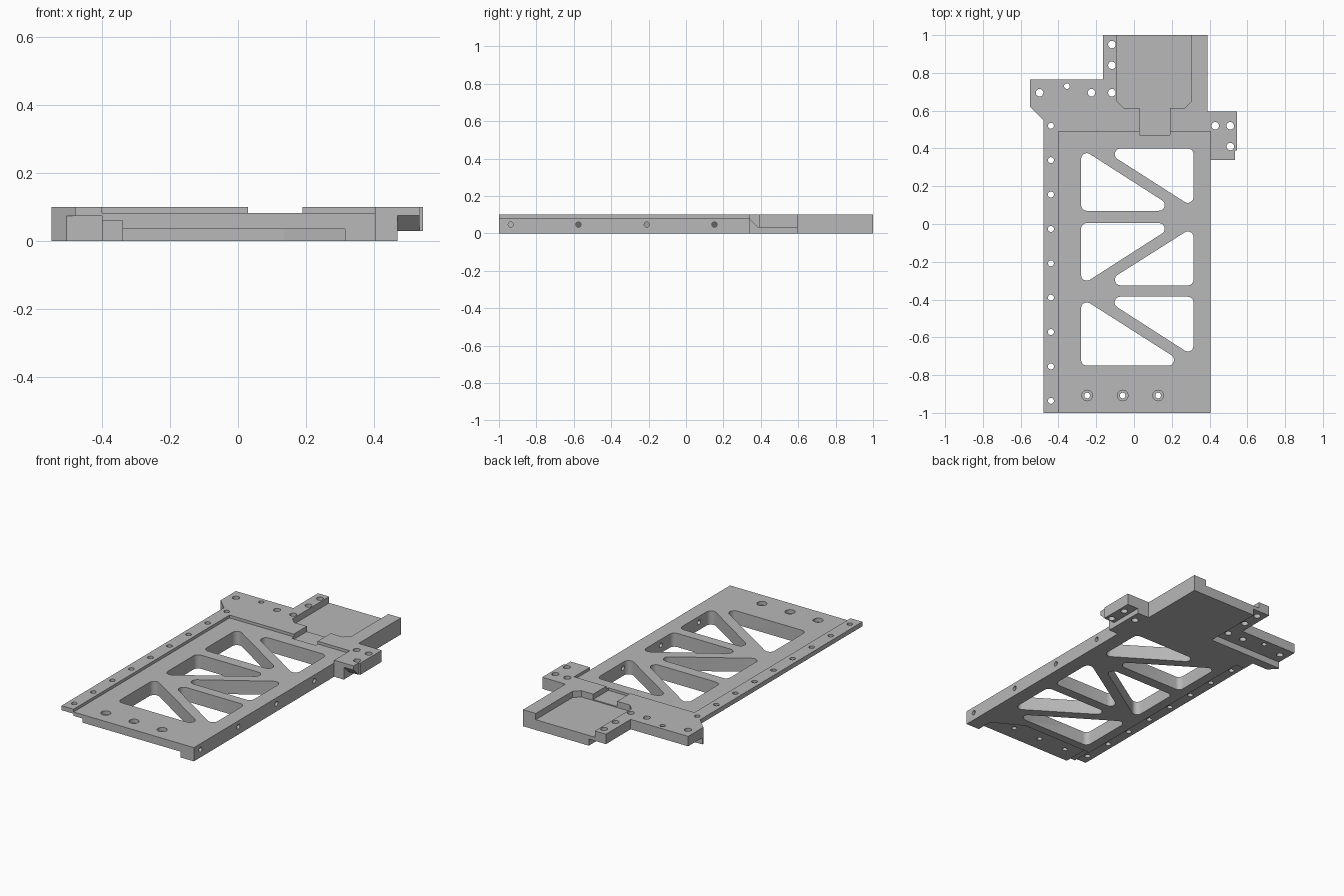
import bpy, bmesh, math
from mathutils import Vector

if "Cube" in bpy.data.objects:
    bpy.data.objects.remove(bpy.data.objects["Cube"])

metal = bpy.data.materials.new("machined_grey")
metal.diffuse_color = (0.48, 0.48, 0.48, 1)
metal.use_nodes = True
metal.node_tree.nodes["Principled BSDF"].inputs["Base Color"].default_value = metal.diffuse_color


def prism(name, pts, lo, hi, axis="z"):
    """Extrude a closed profile along z (points x, y) or along x (points y, z)."""
    place = (lambda p, h: (p[0], p[1], h)) if axis == "z" else (lambda p, h: (h, p[0], p[1]))
    bm = bmesh.new()
    a = [bm.verts.new(place(p, lo)) for p in pts]
    b = [bm.verts.new(place(p, hi)) for p in pts]
    bm.faces.new(a)
    bm.faces.new(b)
    n = len(pts)
    for i in range(n):
        j = (i + 1) % n
        bm.faces.new((a[i], a[j], b[j], b[i]))
    bmesh.ops.recalc_face_normals(bm, faces=bm.faces)
    me = bpy.data.meshes.new(name)
    bm.to_mesh(me)
    bm.free()
    ob = bpy.data.objects.new(name, me)
    bpy.context.collection.objects.link(ob)
    me.materials.append(metal)
    return ob


def rect(x0, x1, y0, y1):
    return [(x0, y0), (x1, y0), (x1, y1), (x0, y1)]


def circle(u, v, r, n=20):
    return [(u + r * math.cos(2 * math.pi * i / n), v + r * math.sin(2 * math.pi * i / n))
            for i in range(n)]


def fillet(pts, r, steps=6):
    """Round every corner of a convex polygon."""
    out = []
    for i, p in enumerate(pts):
        p = Vector(p)
        d0 = (Vector(pts[i - 1]) - p).normalized()
        d1 = (Vector(pts[(i + 1) % len(pts)]) - p).normalized()
        half = d0.angle(d1) / 2
        c = p + (d0 + d1).normalized() * (r / math.sin(half))
        s = p + d0 * (r / math.tan(half)) - c
        e = p + d1 * (r / math.tan(half)) - c
        sweep = s.angle_signed(e)
        a0 = math.atan2(s.y, s.x)
        # shorter arc from one tangent point to the other
        for k in range(steps + 1):
            a = a0 - sweep * k / steps
            out.append((c.x + r * math.cos(a), c.y + r * math.sin(a)))
    return out


# Full outline of the plate at full thickness
body = prism("mounting_plate", [
    (-.48, -1), (.405, -1), (.405, .34), (.535, .34), (.535, .39), (.545, .39),
    (.545, .595), (.39, .595), (.39, 1), (-.165, 1), (-.165, .765), (-.55, .765),
    (-.55, .62), (-.48, .55)], 0, .1)


def cut(pts, lo, hi, axis="z"):
    tool = prism("cutter", pts, lo, hi, axis)
    tool.hide_render = True
    mod = body.modifiers.new("cut", "BOOLEAN")
    mod.operation = "DIFFERENCE"
    mod.solver = "EXACT"
    mod.object = tool
    bpy.context.view_layer.objects.active = body
    bpy.ops.object.modifier_apply(modifier=mod.name)
    bpy.data.objects.remove(tool)


# Lowered main deck, leaving the raised left lip and back shoulder
cut([(-.4, -1.1), (.6, -1.1), (.6, .33), (.405, .33), (.405, .49), (-.4, .49)], .083, .2)

# Stepped relief under the left lip
cut(rect(-.7, -.4, -1.1, .575), -.1, .073)
cut(rect(-.41, -.34, -1.1, .5), -.1, .06)

# Relief under the front edge, with slanted end
cut([(-.345, -1.1), (.315, -1.1), (.315, -.9), (.135, -.8), (-.345, -.8)], -.1, .035)

# Relief under the back left flange and lug
cut(rect(-.7, -.05, .63, 1.1), -.1, .04)

# Back pocket with chamfered corners, and its channel
cut([(-.09, 1.1), (-.09, .65), (-.055, .615), (.27, .615), (.305, .65), (.305, 1.1)], .062, .2)
cut(rect(.03, .19, .47, .63), .068, .2)

# Sloped underside of the right tab
cut([(.28, -.1), (.7, -.1), (.7, .03), (.385, .03), (.34, .075), (.28, .135)], .47, .7, "x")

# Triangular lightening windows
windows = [
    [(-.28, .07), (.235, .07), (-.28, .40)],
    [(-.175, .40), (.315, .087), (.315, .40)],
    [(-.28, .005), (-.28, -.325), (.235, .005)],
    [(.315, -.015), (-.175, -.325), (.315, -.325)],
    [(-.28, -.39), (-.28, -.75), (.285, -.75)],
    [(-.175, -.385), (.315, -.70), (.315, -.385)],
]
for w in windows:
    area = sum(w[i - 1][0] * w[i][1] - w[i][0] * w[i - 1][1] for i in range(3))
    cut(fillet(w if area > 0 else w[::-1], .03), -.1, .2)

# Lip holes
for i in range(9):
    cut(circle(-.44, .52 - i * .182, .016), -.1, .2)

# Flange, lug and tab holes
for x, y, r in [(-.5, .695, .02), (-.355, .73, .015), (-.225, .695, .02), (-.117, .695, .02),
                (-.117, .84, .02), (-.117, .95, .02),
                (.43, .52, .02), (.51, .52, .02), (.51, .41, .02)]:
    cut(circle(x, y, r), -.1, .2)

# Counterbored front holes
for x in (-.248, -.06, .128):
    cut(circle(x, -.908, .028), .06, .2)
    cut(circle(x, -.908, .015), -.1, .2)

# Side holes in the right edge
for y in (-.937, -.575, -.21, .152):
    cut(circle(y, .047, .014, 16), .28, .5, "x")

bpy.ops.object.select_all(action="DESELECT")
body.select_set(True)
bpy.context.view_layer.objects.active = body
bpy.ops.object.shade_smooth_by_angle(angle=math.radians(25))
